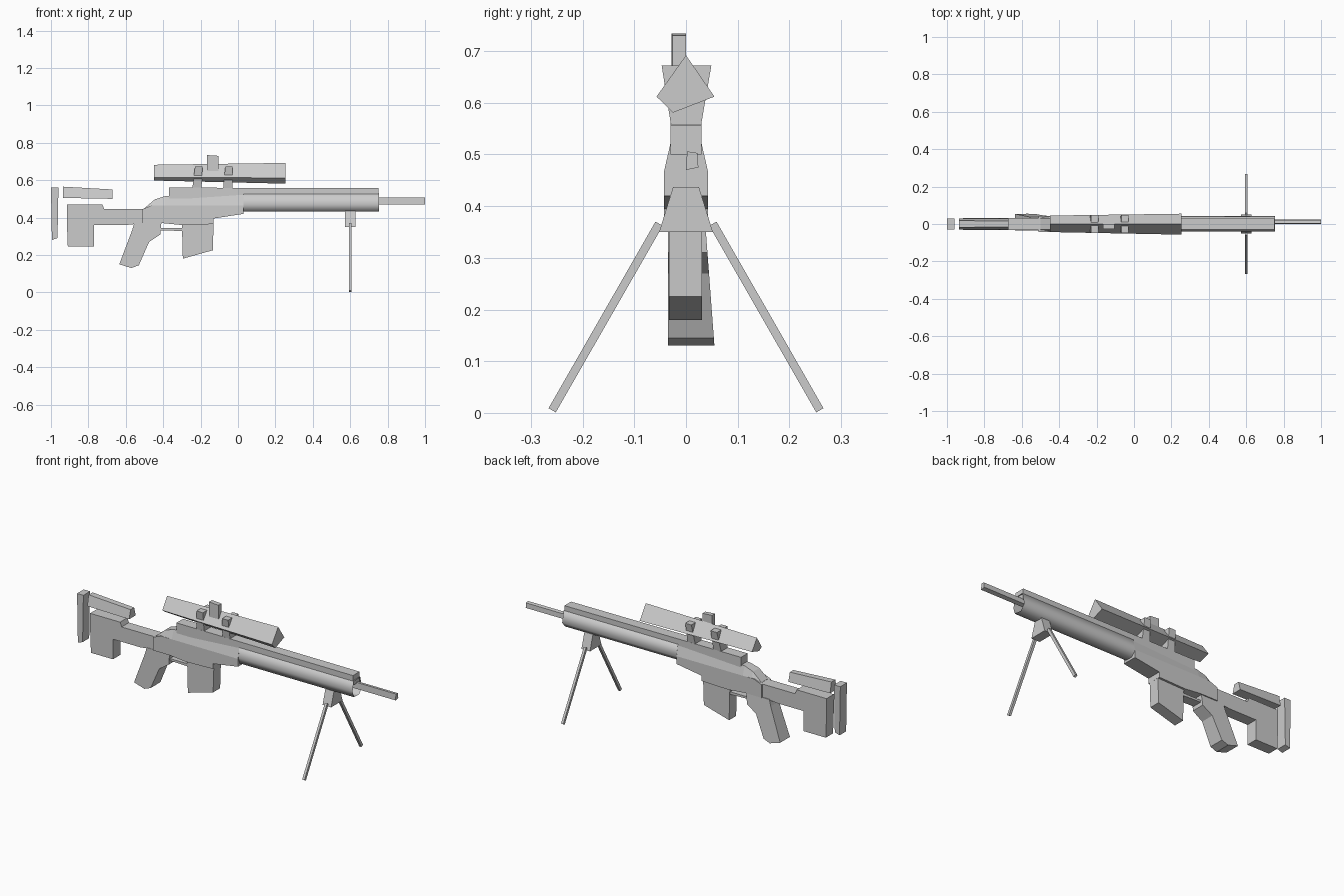
import bpy, bmesh

if "Cube" in bpy.data.objects:
    bpy.data.objects.remove(bpy.data.objects["Cube"])

grey = bpy.data.materials.new("light grey")
grey.diffuse_color = (0.6, 0.6, 0.6, 1)
grey.use_nodes = True
grey.node_tree.nodes["Principled BSDF"].inputs["Base Color"].default_value = grey.diffuse_color


def loft(name, rings, caps=True, smooth=False):
    """Skin a list of equal-sized 3D rings, optionally closing both ends."""
    bm = bmesh.new()
    loops = [[bm.verts.new(p) for p in r] for r in rings]
    n = len(loops[0])
    for a, b in zip(loops, loops[1:]):
        for i in range(n):
            j = (i + 1) % n
            bm.faces.new((a[i], a[j], b[j], b[i]))
    if caps:
        bm.faces.new(loops[0][::-1])
        bm.faces.new(loops[-1])
    bmesh.ops.recalc_face_normals(bm, faces=bm.faces[:])
    for f in bm.faces:
        f.smooth = smooth
    me = bpy.data.meshes.new(name)
    bm.to_mesh(me)
    bm.free()
    me.materials.append(grey)
    ob = bpy.data.objects.new(name, me)
    bpy.context.collection.objects.link(ob)
    return ob


def slab(name, profile, y0, y1):
    """Side profile (x, z) extruded across y."""
    return loft(name, [[(x, y, z) for x, z in profile] for y in (y0, y1)])


def along_x(name, stations, **kw):
    """Cross-sections (y, z) placed at x stations."""
    return loft(name, [[(x, y, z) for y, z in sec] for x, sec in stations], **kw)


def rect(y0, y1, z0, z1):
    return [(y0, z0), (y1, z0), (y1, z1), (y0, z1)]


def trapezoid(zb, wb, zt, wt):
    return [(-wb, zb), (wb, zb), (wt, zt), (-wt, zt)]


# Butt pad and cheek rest
slab("butt_pad", [(-1, .56), (-.96, .56), (-.965, .29), (-.995, .28)], -.03, .03)
along_x("cheek_rest", [(-.935, trapezoid(.505, .03, .565, .018)),
                       (-.67, trapezoid(.5, .03, .55, .016))])

# Rear stock and main body
slab("stock", [(-.915, .47), (-.725, .47), (-.715, .445), (-.51, .445),
               (-.51, .37), (-.6, .36), (-.77, .36), (-.77, .245),
               (-.91, .245), (-.915, .38)], -.033, .033)
slab("receiver", [(-.51, .445), (-.46, .465), (.03, .465), (.03, .42),
                  (-.13, .395), (-.13, .365), (-.3, .36), (-.4, .37), (-.51, .37)],
     -.043, .043)

# Chamfered receiver cover
along_x("receiver_cover", [(-.5, trapezoid(.44, .038, .45, .03)),
                           (-.445, trapezoid(.46, .043, .497, .028)),
                           (-.39, trapezoid(.465, .043, .515, .025)),
                           (.03, trapezoid(.465, .043, .522, .03))])

# Grip, leaning to one side towards the bottom
grip = slab("grip", [(-.555, .37), (-.41, .37), (-.415, .31), (-.475, .27),
                     (-.53, .145), (-.57, .13), (-.635, .15), (-.565, .335)],
            -.035, .037)
for v in grip.data.vertices:
    if v.co.y > 0:
        v.co.y += .018 * (.37 - v.co.z) / .24

# Magazine and trigger guard
slab("magazine", [(-.3, .37), (-.13, .375), (-.135, .225), (-.295, .18)], -.033, .031)
slab("trigger_guard", [(-.42, .343), (-.3, .343), (-.3, .328), (-.42, .332)],
     -.028, .028)

# Open barrel shroud, top rail and barrel
shroud = [(-.04, .47), (-.03, .525), (.03, .528), (.044, .462), (.018, .432), (-.028, .434)]
along_x("barrel_shroud", [(.03, shroud), (.755, shroud)], caps=False, smooth=True)
along_x("top_rail", [(-.37, rect(-.03, .03, .5, .56)), (.75, rect(-.03, .03, .5, .557))])
barrel = [(0, .47), (.024, .475), (.022, .503), (.002, .506)]
along_x("barrel", [(.5, barrel), (1, barrel)])

# Scope body, mounts and turret
along_x("scope", [(-.45, [(0, .682), (.045, .618), (-.02, .598), (-.043, .615)]),
                  (.255, [(0, .692), (.055, .612), (-.025, .581), (-.057, .612)])])
for name, b0, b1, t0, t1 in (("rear_scope_mount", -.245, -.195, -.23, -.19),
                             ("front_scope_mount", -.08, -.03, -.068, -.03)):
    loft(name, [[(b0, -.028, .55), (b1, -.028, .55), (b1, .028, .55), (b0, .028, .55)],
                [(t0, -.047, .672), (t1, -.047, .672), (t1, .049, .672), (t0, .049, .672)]])
along_x("scope_turret", [(-.165, rect(-.028, 0, .65, .734)),
                         (-.105, rect(-.026, 0, .65, .73))])

# Bipod mount and legs
along_x("bipod_mount", [(.573, trapezoid(.35, .052, .437, .025)),
                        (.627, trapezoid(.35, .052, .437, .025))])
for side, name in ((-1, "front_bipod_leg"), (1, "back_bipod_leg")):
    top, foot = (.052, .366), (.259, .005)
    rings = []
    for y, z in (top, foot):
        rings.append([(.6 + dx, side * (y + k * .007), z + k * .004)
                      for dx, k in ((-.007, -1), (.007, -1), (.007, 1), (-.007, 1))])
    loft(name, rings)
